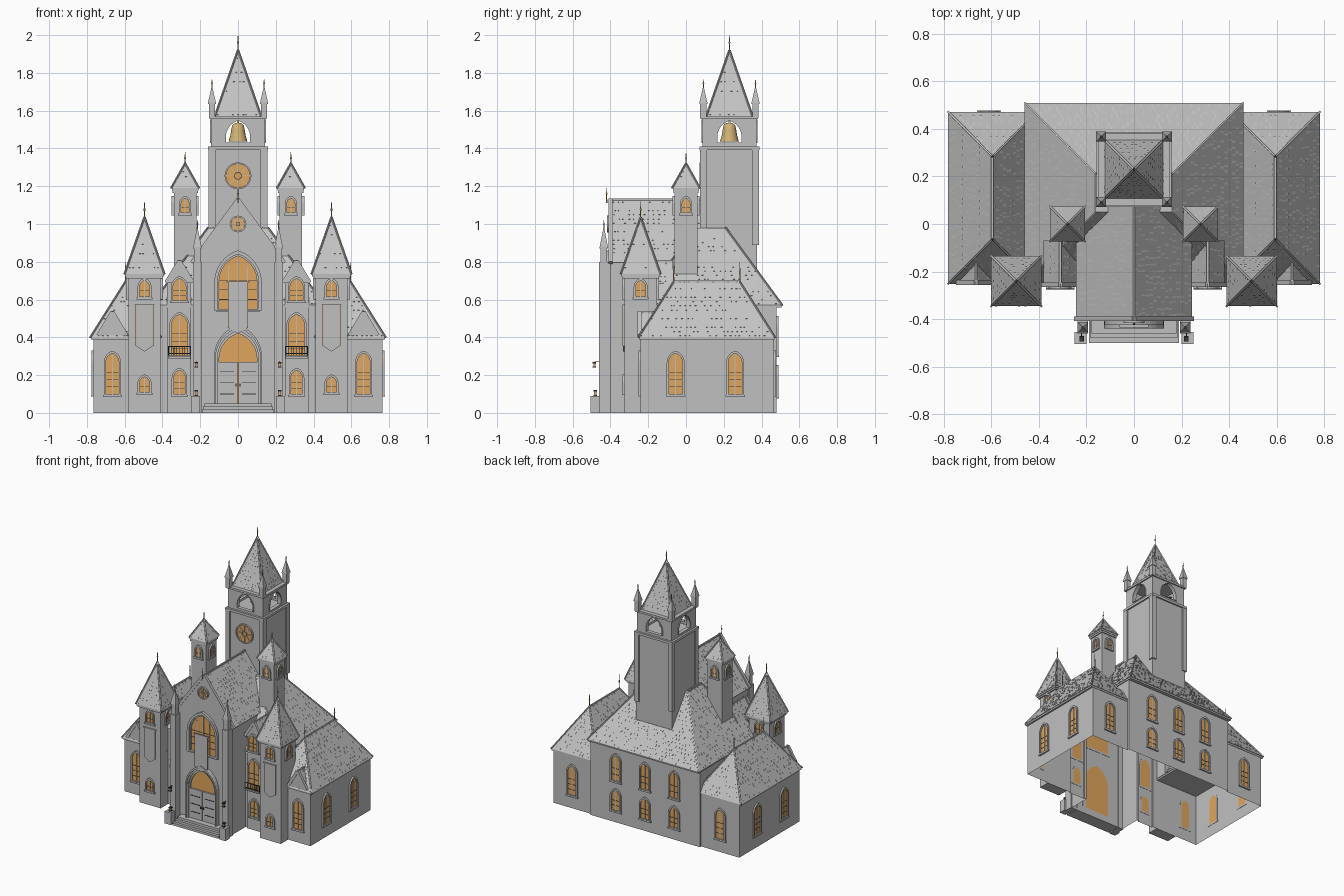
import bpy, bmesh, math, random
from mathutils import Matrix, Vector

cube = bpy.data.objects.get("Cube")
if cube:
    bpy.data.objects.remove(cube, do_unlink=True)
random.seed(4)


def material(name, r, g, b):
    m = bpy.data.materials.new(name)
    m.use_nodes = True
    m.diffuse_color = (r, g, b, 1)
    m.node_tree.nodes["Principled BSDF"].inputs["Base Color"].default_value = (r, g, b, 1)
    return m


STONE = material("grey stone", .53, .53, .53)
ROOF = material("roof shingle", .55, .55, .55)
GLASS = material("amber glass", .74, .38, .11)
BRASS = material("bell brass", .64, .45, .18)
IRON = material("dark iron", .04, .04, .04)
PI = math.pi
SIDES = (-1, 1)
QUARTERS = [(0, 0, -1), (PI / 2, 1, 0), (PI, 0, 1), (-PI / 2, -1, 0)]


# ---- helpers -------------------------------------------------------------
def make(name, verts, faces, mat, xf=Matrix(), closed=True):
    me = bpy.data.meshes.new(name)
    me.from_pydata([xf @ Vector(v) for v in verts], [], faces)
    if closed:
        bm = bmesh.new()
        bm.from_mesh(me)
        bmesh.ops.recalc_face_normals(bm, faces=bm.faces[:])
        bm.to_mesh(me)
        bm.free()
    me.materials.append(mat)
    ob = bpy.data.objects.new(name, me)
    bpy.context.collection.objects.link(ob)
    return ob


def place(x, y, z, ang=0):
    return Matrix.Translation((x, y, z)) @ Matrix.Rotation(ang, 4, 'Z')


def loft(name, rings, mat, xf=Matrix()):
    n = len(rings[0])
    faces = [(k * n + i, k * n + (i + 1) % n, (k + 1) * n + (i + 1) % n, (k + 1) * n + i)
             for k in range(len(rings) - 1) for i in range(n)]
    faces += [tuple(range(n)), tuple(range((len(rings) - 1) * n, len(rings) * n))]
    return make(name, [v for r in rings for v in r], faces, mat, xf)


def prism(name, pts, y0, y1, mat, xf=Matrix()):
    return loft(name, [[(x, y, z) for x, z in pts] for y in (y0, y1)], mat, xf)


def box(name, x0, x1, y0, y1, z0, z1, mat=STONE, xf=Matrix()):
    return prism(name, [(x0, z0), (x1, z0), (x1, z1), (x0, z1)], y0, y1, mat, xf)


def block(name, x, y, half, z0, z1, mat=STONE):
    return box(name, x - half, x + half, y - half, y + half, z0, z1, mat)


def walls(name, path, z0, z1, side=1):
    # thin open walls along a plan path, mirrored for side -1
    pts = [(side * x, y) for x, y in path][::side]
    verts = [(x, y, z) for x, y in pts for z in (z0, z1)]
    make(name, verts, [(2 * i, 2 * i + 2, 2 * i + 3, 2 * i + 1) for i in range(len(pts) - 1)], STONE, closed=False)


def ring(name, outer, inner, y0, y1, mat, xf):
    n = len(outer)
    loops = [(outer, y0), (outer, y1), (inner, y1), (inner, y0)]
    verts = [(x, y, z) for pts, y in loops for x, z in pts]
    faces = [(k * n + i, k * n + (i + 1) % n, (k + 1) % 4 * n + (i + 1) % n, (k + 1) % 4 * n + i)
             for k in range(4) for i in range(n)]
    return make(name, verts, faces, mat, xf)


def arch(a, h, base=0.0, n=8):
    # pointed arch outline, half width a, apex at h
    r = 1.4 * a
    rise = math.sqrt(r * r - (r - a) ** 2)
    top = math.acos((r - a) / r)
    right = [(a - r + r * math.cos(top * i / n), h - rise + r * math.sin(top * i / n)) for i in range(n + 1)]
    return [(-a, base), (a, base)] + right + [(-x, z) for x, z in right[-2::-1]]


def circle(r, n=24):
    return [(r * math.cos(2 * PI * i / n), r * math.sin(2 * PI * i / n)) for i in range(n)]


def lathe(name, profile, x, y, z, mat, n=12):
    ob = loft(name, [[(r * c, r * s, h) for c, s in circle(1, n)] for r, h in profile], mat, place(x, y, z))
    for p in ob.data.polygons:
        p.use_smooth = len(p.vertices) == 4


def beam(name, p, q, r, mat=STONE):
    d = Vector(q) - Vector(p)
    xf = Matrix.Translation(p) @ d.to_track_quat('Z', 'Y').to_matrix().to_4x4()
    box(name, -r, r, -r, r, 0, d.length, mat, xf)


def finial(x, y, z, h):
    lathe("finial", [(.004, -.02), (.003, h * .4), (.006, h * .5), (.003, h * .6), (.001, h)], x, y, z, BRASS, 6)


def shingles(name, a, b, c, d, gap=.026):
    # scattered raised shingle tips on the slope a-b (eave) to d-c (ridge)
    a, b, c, d = map(Vector, (a, b, c, d))
    along = (b - a).normalized()
    up = (d - a) - along * (d - a).dot(along)
    rows = int(up.length / gap)
    up.normalize()
    lift = along.cross(up) * .003
    verts, faces = [], []
    for k in range(rows):
        p, q = a.lerp(d, (k + .3) / rows), b.lerp(c, (k + .3) / rows)
        for i in range(int((q - p).length / gap)):
            if random.random() < .5:
                o, w, n = p + along * gap * (i + random.uniform(.1, .6)), along * random.uniform(.005, .01), len(verts)
                verts += [o, o + w, o + lift, o + w + lift, o + up * .02, o + w + up * .02]
                faces += [[n + j for j in f] for f in ((0, 1, 3, 2), (2, 3, 5, 4), (0, 2, 4), (1, 5, 3), (0, 4, 5, 1))]
    if verts:
        make(name + "_shingles", verts, faces, ROOF)


def hip_roof(name, base, top, z0, z1):
    # rectangles are x0, x1, y0, y1
    low, high = [[(a, c, z), (b, c, z), (b, d, z), (a, d, z)] for (a, b, c, d), z in ((base, z0), (top, z1))]
    loft(name, [low, high], ROOF)
    for i in range(4):
        beam(name + "_hip_cap", low[i], high[i], .004)
        shingles(name, low[i], low[(i + 1) % 4], high[(i + 1) % 4], high[i])
    beam(name + "_ridge_cap", high[0], high[3], .005)
    box(name + "_eave", base[0] + .004, base[1] - .004, base[2] + .004, base[3] - .004, z0 - .012, z0)


def spire(name, x, y, half, z0, z1):
    hip_roof(name, (x - half, x + half, y - half, y + half), (x - .001, x + .001, y - .001, y + .001), z0, z1)


def pinnacle(name, x, y, half, z0, z1, z2):
    block(name + "_post", x, y, half * .8, z0, z1)
    loft(name + "_spike", [[(x + r * c, y + r * s, z) for c, s in ((-1, -1), (1, -1), (1, 1), (-1, 1))]
                           for r, z in ((half, z1), (half, z1 + .008), (.001, z2))], STONE)
    finial(x, y, z2 - .005, .04)


def gable_roof(name, x, half, z0, z1, y0, y1):
    xf = place(x, 0, 0)
    prism(name, [(-half, z0), (half, z0), (0, z1)], y0, y1, ROOF, xf)
    prism(name + "_front", [(-half + .01, z0), (half - .01, z0), (0, z1 - .01)], y0 - .012, y0, STONE, xf)
    shingles(name, (x + half, y0, z0), (x + half, y1, z0), (x, y1, z1), (x, y0, z1))
    shingles(name, (x - half, y1, z0), (x - half, y0, z0), (x, y0, z1), (x, y1, z1))
    for s in SIDES:
        beam(name + "_coping", (x + s * half, y0 - .006, z0), (x, y0 - .006, z1), .01)
    beam(name + "_ridge", (x, y0, z1), (x, y1, z1), .005)


def window(name, x, y, z, a, h, ang=0, bars=2, lights=1):
    xf = place(x, y, z, ang)
    prism(name + "_glass", arch(a, h), .002, -.002, GLASS, xf)
    ring(name + "_frame", arch(a + .011, h + .014, -.008), arch(a, h), .002, -.011, STONE, xf)
    box(name + "_sill", -a - .016, a + .016, -.012, .002, -.014, -.004, STONE, xf)
    for i in range(lights):
        u = a * (2 * (i + 1) / (lights + 1) - 1)
        box(name + "_mullion", u - .003, u + .003, -.006, 0, 0, h * (.97 - abs(u) / a * .3), STONE, xf)
    for i in range(bars):
        v = h * .72 * (i + 1) / (bars + 1)
        box(name + "_bar", -a, a, -.004, 0, v - .0015, v + .0015, IRON, xf)


def rose(name, y, z, r):
    xf = place(0, y, z)
    prism(name + "_glass", circle(r), .002, -.004, GLASS, xf)
    for outer, inner in ((r + .007, r - .001), (r * .32, r * .25)):
        ring(name + "_ring", circle(outer), circle(inner), .002, -.012, STONE, xf)
    for i in range(8):
        box(name + "_spoke", r * .3, r, -.009, 0, -.002, .002, STONE, xf @ Matrix.Rotation(i * PI / 4, 4, 'Y'))


def banner(name, x, y, half, z0, z1):
    xf = place(x, y, 0)
    prism(name, [(-half, z0 + .03), (0, z0), (half, z0 + .03), (half, z1), (-half, z1)], 0, -.008, STONE, xf)
    box(name + "_rod", -half - .008, half + .008, -.01, 0, z1, z1 + .005, STONE, xf)
    for s in SIDES:
        box(name + "_edge", s * half - .0015, s * half + .0015, -.009, -.0075, z0 + .03, z1, BRASS, xf)


# ---- main hall, open underneath ------------------------------------------
walls("hall_back_wall", [(.45, .465), (.45, .48), (-.45, .48), (-.45, .465)], 0, .57)
hip_roof("hall_roof", (-.46, .46, -.25, .51), (-.16, .16, .05, .21), .57, .98)
for x in (-.24, 0, .24):
    window("hall_back_low", x, .48, .09, .034, .15, PI)
    window("hall_back_high", x, .48, .31, .034, .19, PI)

# ---- nave and front gable ------------------------------------------------
walls("nave_walls", [(-.23, -.24), (-.23, -.405), (.23, -.405), (.23, -.24)], 0, .8)
gable_roof("nave_roof", 0, .245, .795, 1.13, -.393, .09)
finial(0, -.42, 1.13, .06)
rose("gable_rose", -.405, 1.0, .037)
window("great_window", 0, -.405, .55, .1, .28, 0, 3, 3)
ring("great_window_arch", arch(.125, .31, -.01), arch(.108, .29), .002, -.02, STONE, place(0, -.405, .55))
banner("nave_banner", 0, -.425, .052, .42, .69)

# ---- portal and steps ----------------------------------------------------
door_place = place(0, -.405, .05)
prism("portal_glass", arch(.1, .37), .002, -.004, GLASS, door_place)
for a, h, depth in ((.1, .37, .014), (.109, .385, .024), (.118, .4, .034)):
    ring("portal_arch", arch(a + .009, h + .015), arch(a, h), .002, -depth, STONE, door_place)
for s in SIDES:
    box("door_leaf", s * .0015, s * .1, -.014, 0, 0, .22, STONE, door_place)
    for z in (.05, .11, .17):
        box("door_strap", s * .02, s * .095, -.017, 0, z - .002, z + .002, IRON, door_place)
    box("door_handle", s * .008, s * .014, -.022, 0, .09, .105, IRON, door_place)
for i in range(3):
    box("step", -.19 + i * .006, .19 - i * .006, -.5 + i * .02, -.4, i * .017, (i + 1) * .017)

# ---- central bell tower --------------------------------------------------
TY = .23
block("bell_tower_shaft", 0, TY, .147, .6, 1.4)
block("bell_tower_band", 0, TY, .158, 1.392, 1.41)
rose("tower_rose", TY - .147, 1.255, .064)
half_panel = [(.143, 1.43), (.143, 1.56), (0, 1.56)] + arch(.064, 1.547, 1.43)[10:1:-1] + [(.064, 1.43)]
for ang, dx, dy in QUARTERS:
    xf = place(0, TY, 0, ang)
    box("belfry_sill", -.143, .143, -.143, -.12, 1.41, 1.43, STONE, xf)
    for s in SIDES:
        prism("belfry_arch", [(s * x, z) for x, z in half_panel], -.143, -.12, STONE, xf)
    ring("belfry_moulding", arch(.071, 1.554, 1.43), arch(.064, 1.547, 1.431), -.14, -.149, STONE, xf)
block("belfry_floor", 0, TY, .14, 1.405, 1.415)
block("belfry_cornice", 0, TY, .152, 1.555, 1.57)
lathe("bell", [(.05, 0), (.047, .01), (.041, .03), (.036, .06), (.031, .085), (.02, .096), (.005, .098), (.005, .12)],
      0, TY, 1.437, BRASS, 20)
spire("bell_tower_spire", 0, TY, .123, 1.57, 1.92)
finial(0, TY, 1.92, .08)
for s in SIDES:
    for t in SIDES:
        block("tower_corner_post", s * .138, TY + t * .138, .018, .89, 1.395)
        pinnacle("tower_pinnacle", s * .138, TY + t * .138, .021, 1.56, 1.635, 1.73)

# ---- mirrored parts ------------------------------------------------------
for s in SIDES:
    # hall front with projecting bay, upper hall and nave sides
    walls("hall_front_wall", [(.23, -.24), (.248, -.24), (.248, -.25), (.375, -.25), (.375, -.24), (.45, -.24)], 0, .57, s)
    walls("hall_side_wall", [(.45, -.24), (.45, .465)], .4, .57, s)
    walls("nave_side_wall", [(.23, -.24), (.23, .02)], .57, .8, s)

    # gable buttress with pinnacle
    box("buttress", s * .193, s * .238, -.46, -.4, 0, .8)
    pinnacle("buttress_pinnacle", s * .215, -.435, .022, .8, .87, .985)

    # gate pedestal and lanterns
    block("pedestal", s * .225, -.48, .025, 0, .09)
    for y, z in ((-.48, .09), (-.485, .24)):
        block("lantern_base", s * .22, y, .009, z, z + .006, IRON)
        block("lantern_light", s * .22, y, .006, z + .006, z + .022, GLASS)
        block("lantern_cap", s * .22, y, .009, z + .022, z + .03, IRON)
    beam("lantern_bracket", (s * .22, -.485, .271), (s * .22, -.455, .271), .002, IRON)

    # slender turret
    block("turret_shaft", s * .28, 0, .06, .6, 1.18)
    block("turret_cornice", s * .28, 0, .067, 1.165, 1.18)
    spire("turret_roof", s * .28, 0, .074, 1.19, 1.32)
    finial(s * .28, 0, 1.32, .06)
    for ang, dx, dy in QUARTERS:
        window("turret_window", s * .28 + dx * .06, dy * .06, 1.06, .021, .075, ang, 1)

    # front bay with shallow balcony
    box("bay_upper_walls", s * .248, s * .375, -.25, -.12, .57, .69)
    gable_roof("bay_roof", s * .31, .07, .69, .805, -.25, -.07)
    window("bay_low_window", s * .31, -.25, .1, .03, .125)
    window("bay_middle_window", s * .31, -.25, .3, .042, .22, 0, 3)
    window("bay_top_window", s * .31, -.262, .595, .034, .115)
    box("balcony_floor", s * .25, s * .37, -.275, -.25, .295, .305)
    for z in (.312, .35):
        box("balcony_rail", s * .25, s * .37, -.275, -.271, z, z + .004, IRON)
    for i in range(9):
        block("baluster", s * (.252 + i * .0145), -.273, .0015, .305, .35, IRON)

    # front corner tower
    box("corner_tower_base", s * .409, s * .581, -.326, -.241, 0, .4)
    block("corner_tower", s * .495, -.24, .086, .4, .73)
    block("corner_tower_cornice", s * .495, -.24, .096, .712, .73)
    spire("corner_tower_roof", s * .495, -.24, .106, .735, 1.035)
    finial(s * .495, -.24, 1.03, .09)
    banner("corner_tower_banner", s * .495, -.326, .045, .325, .57)
    window("tower_low_window", s * .495, -.326, .11, .026, .08, 0, 1)
    for ang, dx, dy in QUARTERS:
        window("tower_top_window", s * .495 + dx * .086, -.24 + dy * .086, .615, .026, .085, ang, 1)

    # side wing
    walls("wing_walls", [(.45, -.24), (.765, -.24), (.765, .465), (.45, .465)], 0, .4, s)
    hip_roof("wing_roof", (s * .595 - .187, s * .595 + .187, -.252, .472),
             (s * .595 - .001, s * .595 + .001, -.065, .285), .4, .695)
    for y in (-.065, .285):
        finial(s * .595, y, .69, .11)
    gable_roof("wing_gable", s * .665, .075, .41, .535, -.24, -.15)
    window("wing_front_window", s * .665, -.24, .1, .034, .215, 0, 3)
    window("wing_back_window", s * .61, .465, .1, .034, .215, PI, 3)
    for y in (-.055, .26):
        window("wing_side_window", s * .765, y, .1, .036, .215, s * PI / 2, 3)
